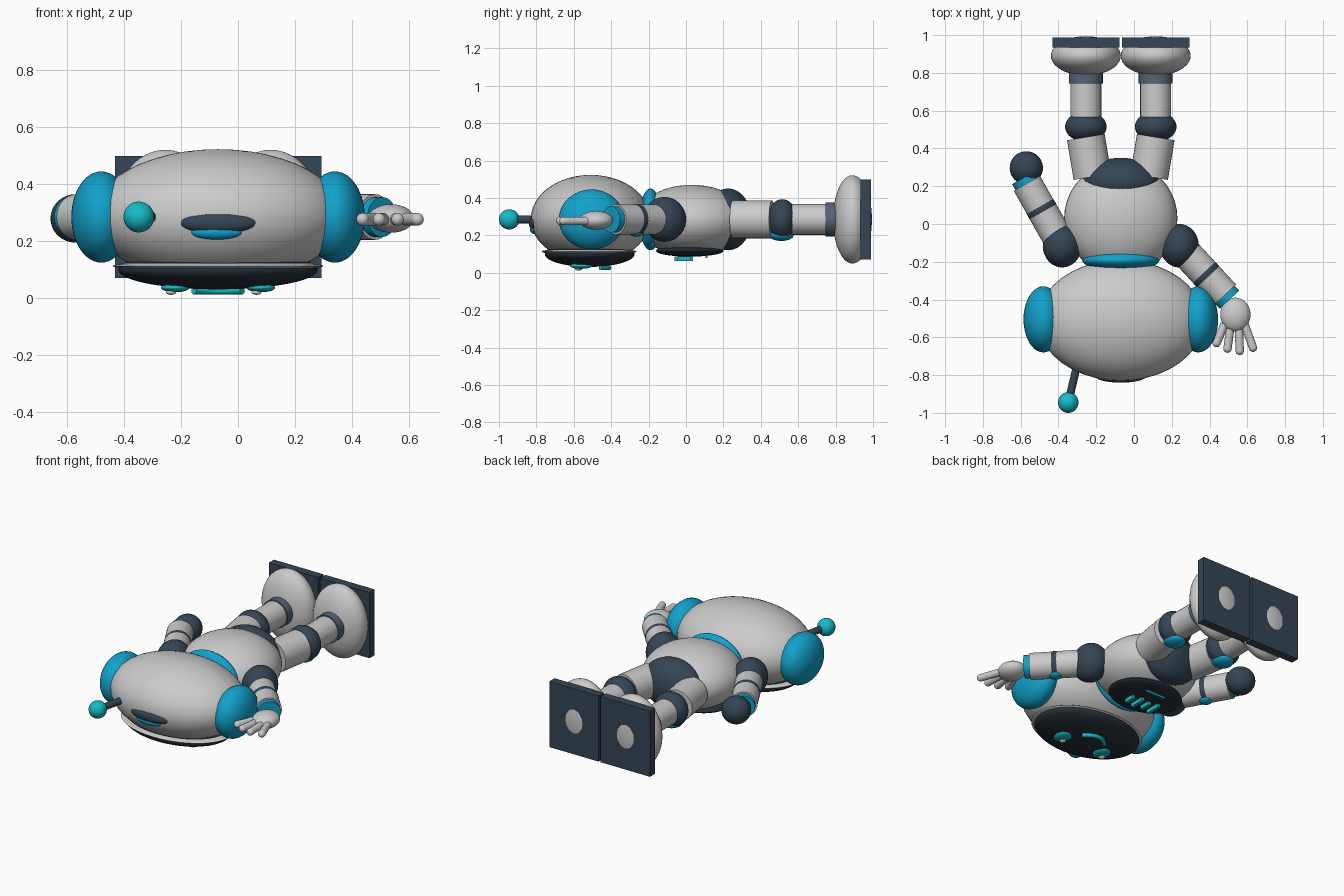
import bpy
import math
from mathutils import Vector

cube = bpy.data.objects.get("Cube")
if cube:
    bpy.data.objects.remove(cube, do_unlink=True)


def material(name, rgb):
    m = bpy.data.materials.new(name)
    m.use_nodes = True
    m.diffuse_color = (*rgb, 1)
    m.node_tree.nodes["Principled BSDF"].inputs["Base Color"].default_value = (*rgb, 1)
    return m


SHELL = material("light grey shell", (0.6, 0.6, 0.6))
NAVY = material("dark navy", (0.035, 0.06, 0.09))
SCREEN = material("dark screen", (0.018, 0.03, 0.042))
SLATE = material("slate", (0.09, 0.13, 0.18))
BLUE = material("bright blue", (0.006, 0.36, 0.6))
CYAN = material("cyan", (0.008, 0.5, 0.58))
WHITE = material("white", (0.8, 0.8, 0.8))

CX = -0.07   # body centre line
Z = 0.285    # limb height
SIDES = (("left", 1), ("right", -1))


def finish(name, mat, smooth=True):
    ob = bpy.context.object
    ob.name = name
    ob.data.materials.append(mat)
    if smooth:
        bpy.ops.object.shade_smooth_by_angle(angle=math.radians(40))
    return ob


def ball(name, mat, centre, radii):
    bpy.ops.mesh.primitive_uv_sphere_add(segments=40, ring_count=24, location=centre)
    bpy.context.object.scale = radii
    bpy.ops.object.transform_apply(location=False, rotation=False, scale=True)
    return finish(name, mat)


def tube(name, mat, start, end, radius):
    a, b = Vector(start), Vector(end)
    bpy.ops.mesh.primitive_cylinder_add(
        vertices=32, radius=radius, depth=(b - a).length, location=(a + b) / 2,
        rotation=(b - a).to_track_quat("Z", "Y").to_euler())
    return finish(name, mat)


def box(name, mat, centre, size):
    bpy.ops.mesh.primitive_cube_add(size=1, location=centre)
    bpy.context.object.scale = size
    bpy.ops.object.transform_apply(location=False, rotation=False, scale=True)
    return finish(name, mat, smooth=False)


def path(name, mat, points, radius):
    curve = bpy.data.curves.new(name, "CURVE")
    curve.dimensions = "3D"
    curve.bevel_depth = radius
    curve.bevel_resolution = 3
    curve.use_fill_caps = True
    spline = curve.splines.new("POLY")
    spline.points.add(len(points) - 1)
    for p, co in zip(spline.points, points):
        p.co = (*co, 1)
    curve.materials.append(mat)
    ob = bpy.data.objects.new(name, curve)
    bpy.context.collection.objects.link(ob)
    return ob


# Head, face and crown
ball("head", SHELL, (CX, -0.51, 0.288), (0.44, 0.32, 0.235))
ball("face_rim", SHELL, (CX, -0.518, 0.113), (0.37, 0.253, 0.02))
ball("face_screen", SCREEN, (CX, -0.515, 0.1), (0.35, 0.24, 0.069))
ball("crown_vent", NAVY, (CX, -0.805, 0.265), (0.135, 0.035, 0.04))
ball("crown_light", BLUE, (CX - 0.005, -0.808, 0.232), (0.09, 0.026, 0.026))
tube("antenna_rod", NAVY, (-0.295, -0.72, Z), (-0.342, -0.92, Z), 0.021)
ball("antenna_tip", CYAN, (-0.348, -0.945, Z), (0.054, 0.055, 0.054))
for side, s in SIDES:
    ball(side + "_ear", BLUE, (CX + s * 0.41, -0.505, Z), (0.105, 0.175, 0.16))
    ex = CX + s * 0.15
    ball(side + "_eye", CYAN, (ex, -0.56, 0.037), (0.05, 0.06, 0.016))
    ball(side + "_eye_glint", WHITE, (ex - 0.015, -0.575, 0.021), (0.018, 0.02, 0.009))

# Smile
smile = []
for i in range(13):
    t = i / 6 - 1
    smile.append((CX + 0.085 * t, -0.412 - 0.045 * t * t, 0.026))
path("mouth", CYAN, smile, 0.013)

# Neck, torso, chest panel, hips
ball("neck", BLUE, (CX, -0.19, Z), (0.205, 0.06, 0.165))
ball("torso", SHELL, (CX, 0.03, 0.28), (0.3, 0.3, 0.19))
ball("chest_panel", SCREEN, (CX, 0.02, 0.117), (0.24, 0.18, 0.031))
box("chest_stripe", CYAN, (CX, 0.11, 0.085), (0.14, 0.012, 0.012))
for i in range(4):
    box("chest_bar_%d" % (i + 1), CYAN, (CX + 0.06 * (i - 1.5), -0.012, 0.074),
        (0.02, 0.1 - 0.03 * (i % 2), 0.024))
ball("hips", NAVY, (CX, 0.225, Z), (0.21, 0.125, 0.165))

# Legs
for side, s in SIDES:
    x = CX + s * 0.185
    tube(side + "_thigh", SHELL, (CX + s * 0.15, 0.25, Z), (x, 0.46, Z), 0.101)
    ball(side + "_knee", NAVY, (x, 0.515, Z), (0.11, 0.08, 0.108))
    ball(side + "_knee_cap", BLUE, (x, 0.51, 0.2), (0.065, 0.065, 0.03))
    tube(side + "_shin", SHELL, (x, 0.54, Z), (x, 0.77, Z), 0.082)
    tube(side + "_ankle", SLATE, (x, 0.745, Z), (x, 0.83, Z), 0.09)
    ball(side + "_foot", SHELL, (x, 0.89, Z), (0.185, 0.104, 0.236))
    box(side + "_sole", NAVY, (x, 0.961, Z), (0.355, 0.054, 0.427))


# Arms: shoulder, two-part sleeve with elbow, wrist band
def arm(side, shoulder, wrist):
    a, b = Vector(shoulder), Vector(wrist)
    mid = a.lerp(b, 0.58)
    along = (b - a).normalized()
    ball(side + "_shoulder", NAVY, a, (0.103, 0.115, 0.12))
    tube(side + "_upper_arm", SHELL, a, mid, 0.081)
    ball(side + "_elbow", NAVY, mid, (0.082, 0.082, 0.082))
    ball(side + "_elbow_cap", BLUE, mid - Vector((0, 0, 0.07)), (0.04, 0.04, 0.022))
    tube(side + "_forearm", SHELL, mid, b, 0.08)
    tube(side + "_wrist", BLUE, b - along * 0.02, b + along * 0.035, 0.07)


arm("left", (0.24, -0.115, Z), (0.482, -0.375, Z))
arm("right", (CX - 0.31, -0.115, Z), (-0.567, 0.215, Z))

# Open left hand with spread fingers, closed right hand
ball("left_palm", SHELL, (0.537, -0.48, 0.28), (0.08, 0.09, 0.05))
fingers = (((0.48, -0.53), (0.437, -0.63)), ((0.51, -0.55), (0.495, -0.66)),
           ((0.555, -0.55), (0.56, -0.672)), ((0.585, -0.53), (0.63, -0.655)))
for i, (root, tip) in enumerate(fingers):
    tube("left_finger_%d" % (i + 1), SHELL, (*root, 0.277), (*tip, 0.277), 0.022)
    ball("left_fingertip_%d" % (i + 1), SHELL, (*tip, 0.277), (0.022, 0.022, 0.022))
ball("right_fist", NAVY, (-0.57, 0.297, 0.28), (0.088, 0.088, 0.085))
